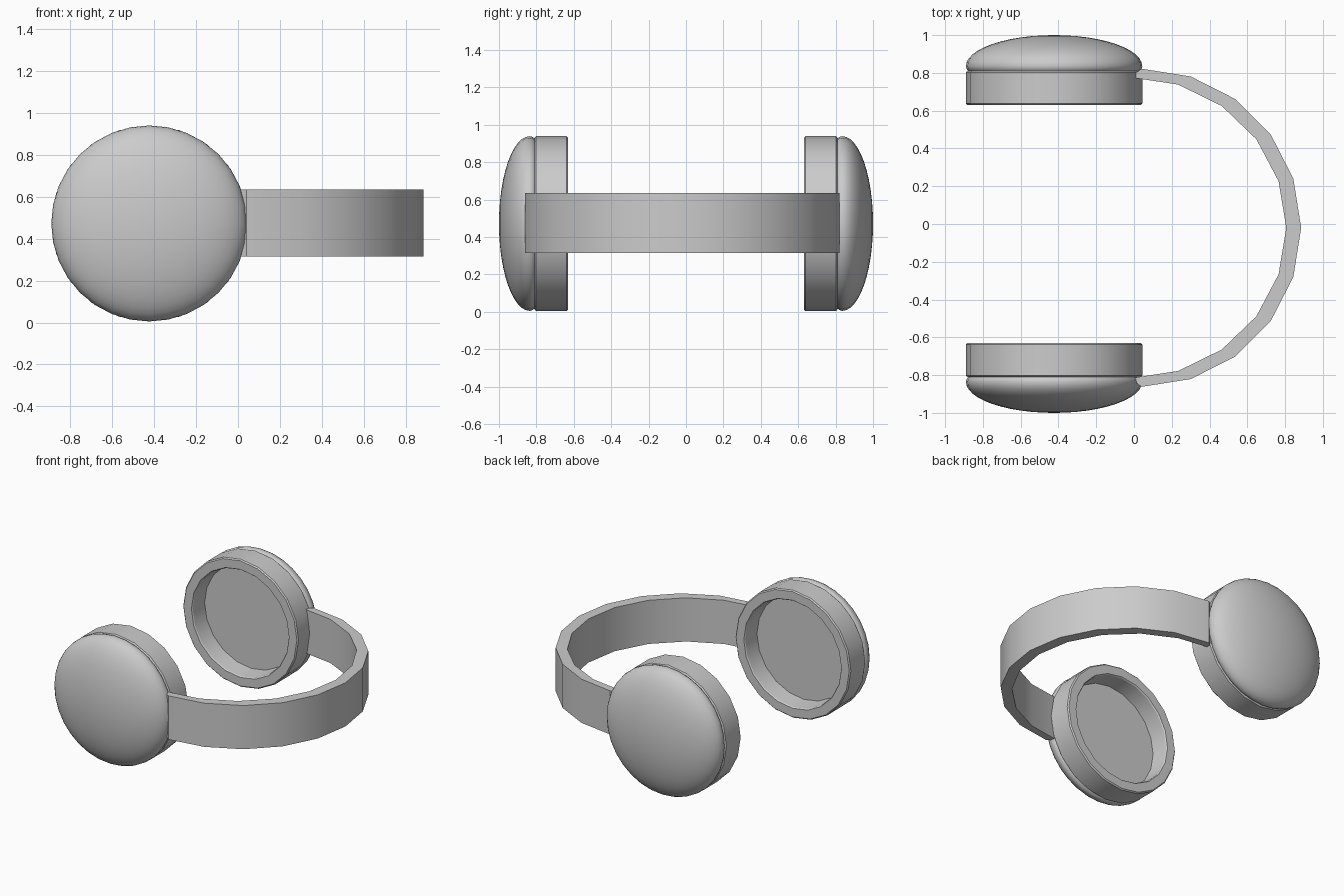
import bpy, bmesh
from math import sin, cos, pi, radians
from mathutils import Vector

cube = bpy.data.objects.get("Cube")
if cube:
    bpy.data.objects.remove(cube, do_unlink=True)

grey = bpy.data.materials.new("plain_grey")
grey.use_nodes = True
colour = (0.6, 0.6, 0.6, 1)
grey.diffuse_color = colour
grey.node_tree.nodes["Principled BSDF"].inputs["Base Color"].default_value = colour

CUP_X, CUP_Z, R = -0.423, 0.472, 0.467


def finish(name, bm, angle=30):
    bmesh.ops.remove_doubles(bm, verts=bm.verts, dist=0.0005)
    bmesh.ops.recalc_face_normals(bm, faces=bm.faces)
    mesh = bpy.data.meshes.new(name)
    bm.to_mesh(mesh)
    bm.free()
    mesh.materials.append(grey)
    ob = bpy.data.objects.new(name, mesh)
    bpy.context.collection.objects.link(ob)
    bpy.ops.object.select_all(action='DESELECT')
    ob.select_set(True)
    bpy.context.view_layer.objects.active = ob
    bpy.ops.object.shade_smooth_by_angle(angle=radians(angle))
    return ob


def lathe(name, profile, sides, side):
    """Revolve (radius, y) points about the cup axis; side is +1 or -1 in y."""
    bm = bmesh.new()
    verts = [bm.verts.new((CUP_X + r, y * side, CUP_Z)) for r, y in profile]
    edges = [bm.edges.new(pair) for pair in zip(verts, verts[1:])]
    bmesh.ops.spin(bm, geom=verts + edges, cent=(CUP_X, 0, CUP_Z),
                   axis=(0, 1, 0), angle=2 * pi, steps=sides)
    return finish(name, bm)


# Domed outer cap with a tucked-in lower edge
dome = [(0, 0.81), (0.455, 0.81), (0.463, 0.82)]
dome += [(R * cos(a), 0.835 + 0.165 * sin(a))
         for a in (i * pi / 24 for i in range(12))]
dome.append((0, 1.0))

# Ear cushion: open ring with a recessed floor
cushion = [(0, 0.76), (0.38, 0.76), (0.39, 0.638), (0.396, 0.63),
           (0.459, 0.63), (R, 0.638), (R, 0.803), (0.457, 0.81), (0, 0.81)]

for label, side in (("front", -1), ("back", 1)):
    lathe(label + "_ear_cap", dome, 32, side)
    lathe(label + "_ear_cushion", cushion, 20, side)

# Headband: half-ring slab, a little thicker at the crown
bm = bmesh.new()
sections = []
for i in range(11):
    a = -pi / 2 + i * pi / 10
    outer = Vector((0.04 + 0.845 * cos(a), -0.02 + 0.842 * sin(a)))
    inner = Vector((-0.022 + 0.828 * cos(a), -0.02 + 0.797 * sin(a)))
    sections.append([bm.verts.new((p.x, p.y, z)) for p, z in
                     ((outer, 0.315), (outer, 0.635), (inner, 0.635), (inner, 0.315))])
for s, t in zip(sections, sections[1:]):
    for k in range(4):
        n = (k + 1) % 4
        bm.faces.new((s[k], s[n], t[n], t[k]))
bm.faces.new(sections[0])
bm.faces.new(sections[-1])
finish("headband", bm)
